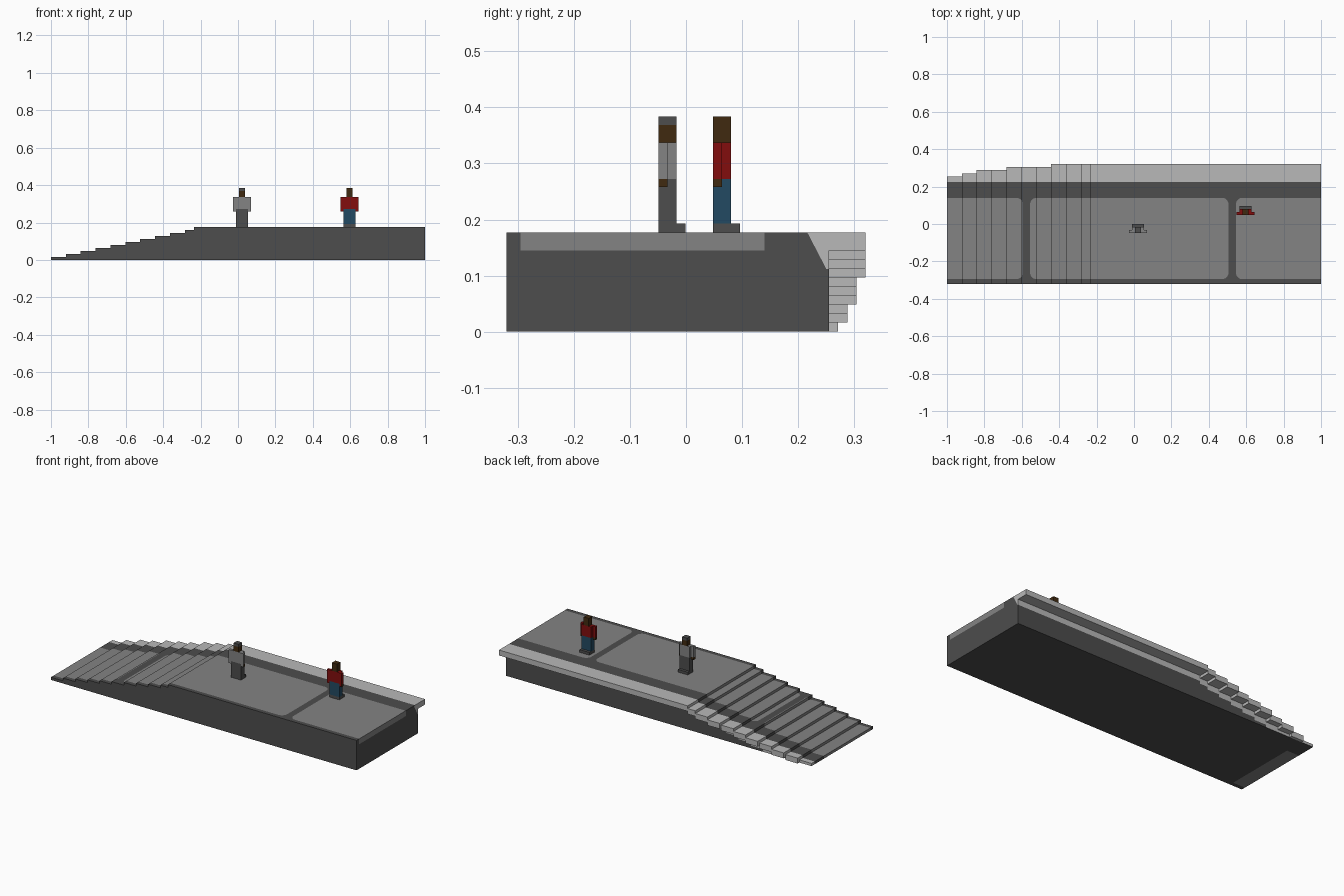
import bpy, bmesh, math
from mathutils import Vector

if "Cube" in bpy.data.objects:
    bpy.data.objects.remove(bpy.data.objects["Cube"], do_unlink=True)


def material(name, rgb):
    lin = [(c / 255 / 12.92) if c < 11 else ((c / 255 + 0.055) / 1.055) ** 2.4 for c in rgb]
    m = bpy.data.materials.new(name)
    m.use_nodes = True
    m.diffuse_color = (*lin, 1)
    bsdf = m.node_tree.nodes["Principled BSDF"]
    bsdf.inputs["Base Color"].default_value = (*lin, 1)
    bsdf.inputs["Roughness"].default_value = 0.9
    return m


DARK = material("dark grey", (77, 77, 77))
MID = material("mid grey", (131, 131, 131))
LIGHT = material("light grey", (184, 184, 184))
BROWN = material("dark brown", (64, 42, 16))
RED = material("red", (130, 13, 13))
BLUE = material("blue", (34, 74, 98))


def finish(name, bm, mats):
    me = bpy.data.meshes.new(name)
    bm.to_mesh(me)
    bm.free()
    for m in mats:
        me.materials.append(m)
    ob = bpy.data.objects.new(name, me)
    bpy.context.collection.objects.link(ob)
    return ob


def add_box(bm, x0, x1, y0, y1, z0, z1):
    v = bmesh.ops.create_cube(bm, size=1)["verts"]
    for p in v:
        p.co = ((x0, x1)[p.co.x > 0], (y0, y1)[p.co.y > 0], (z0, z1)[p.co.z > 0])


def box(name, mat, *dims):
    bm = bmesh.new()
    add_box(bm, *dims)
    return finish(name, bm, [mat])


# Step layout: eleven levels, the last is the platform
H = 0.177
STEP = H / 11
xs = [-1 + 0.0795 * i for i in range(10)] + [-0.235, 1.0]
Y0, Y1 = -0.32, 0.255
KERB_Y, STRIPE_Y, EDGE_Y = 0.225, 0.14, -0.295
LIGHT_DEPTH, MID_DEPTH = 0.065, 0.032

# Platform with stairs, one column per level
bm = bmesh.new()


def quad(*pts):
    bm.faces.new([bm.verts.new(p) for p in pts])


for i in range(11):
    a, b, lo, t = xs[i], xs[i + 1], STEP * i, STEP * (i + 1)
    quad((a, Y0, t), (b, Y0, t), (b, Y1, t), (a, Y1, t))
    quad((a, Y1, 0), (b, Y1, 0), (b, Y0, 0), (a, Y0, 0))
    quad((a, Y0, 0), (b, Y0, 0), (b, Y0, t), (a, Y0, t))
    quad((a, Y1, lo), (a, Y0, lo), (a, Y0, t), (a, Y1, t))
    m = max(0, t - LIGHT_DEPTH)
    quad((b, Y1, m), (a, Y1, m), (a, Y1, t), (b, Y1, t))
    if m > 0:
        quad((b, Y1, 0), (a, Y1, 0), (a, Y1, m), (b, Y1, m))
quad((1, Y0, 0), (1, Y1, 0), (1, Y1, H), (1, Y0, H))
bmesh.ops.remove_doubles(bm, verts=bm.verts, dist=1e-5)
bm.normal_update()


def cut(co, no, test):
    faces = [f for f in bm.faces if test(f)]
    edges = {e for f in faces for e in f.edges}
    verts = {v for f in faces for v in f.verts}
    bmesh.ops.bisect_plane(bm, geom=faces + list(edges) + list(verts),
                           plane_co=co, plane_no=no, dist=1e-5)
    bm.normal_update()


def is_end(f):
    return f.normal.x > 0.9


def is_walk(f):
    return f.normal.z > 0.9 or f.normal.x < -0.9


# Painted panels: straight borders, then rounded corners
R = 0.035
panel_sides = [(-0.595, 1), (-0.555, -1), (0.505, 1), (0.545, -1)]
for y in (EDGE_Y, EDGE_Y + R, STRIPE_Y - R, STRIPE_Y, KERB_Y):
    cut((0, y, 0), (0, 1, 0), lambda f: abs(f.normal.y) < 0.5)
for x, s in panel_sides:
    for px in (x, x - s * R):
        cut((px, 0, 0), (1, 0, 0), lambda f: f.normal.z > 0.9)
corners = []
for x, sx in panel_sides:
    for y, sy in ((EDGE_Y, -1), (STRIPE_Y, 1)):
        c = Vector((x - sx * R, y - sy * R, 0))
        dirs = [Vector((sx * math.cos(t), sy * math.sin(t), 0))
                for t in (math.pi / 8, math.pi / 4, 3 * math.pi / 8)]
        corners.append((c, sx, sy, dirs))


def in_corner(p, c, sx, sy):
    return 0 < (p.x - c.x) * sx < R and 0 < (p.y - c.y) * sy < R


for c, sx, sy, dirs in corners:
    for d in dirs:
        cut(c + d * R, d, lambda f: is_walk(f) and in_corner(f.calc_center_median(), c, sx, sy))

# Painted layers on the tall end
cut((0, 0, H - MID_DEPTH), (0, 0, 1), is_end)
cut((0, 0, H - LIGHT_DEPTH), (0, 0, 1), is_end)
slope_co, slope_no = Vector((1, 0.224, 0.162)), Vector((0, 0.05, 0.026))
cut(slope_co, slope_no, is_end)


def in_panel(p):
    if not EDGE_Y < p.y < STRIPE_Y or -0.595 < p.x < -0.555 or 0.505 < p.x < 0.545:
        return False
    return not any(in_corner(p, c, sx, sy) and any((p - c).xy.dot(d.xy) > R for d in dirs)
                   for c, sx, sy, dirs in corners)


def paint(f):
    p = f.calc_center_median()
    if f.normal.z < -0.9:
        return 1 if p.x < xs[1] and EDGE_Y < p.y < STRIPE_Y else 0
    if f.normal.y < -0.9:
        return 0
    if f.normal.y > 0.9:
        i = max(k for k in range(11) if xs[k] < p.x)
        return 2 if p.z > STEP * (i + 1) - LIGHT_DEPTH else 0
    if is_end(f):
        if p.z > H - LIGHT_DEPTH and p.y > STRIPE_Y and (p - slope_co).dot(slope_no) > 0:
            return 2 if p.y > 0.222 else 0
        return 1 if p.z > H - MID_DEPTH and EDGE_Y < p.y < STRIPE_Y else 0
    return 2 if p.y > KERB_Y else (1 if in_panel(p) else 0)


for f in bm.faces:
    f.material_index = paint(f)
finish("stepped_platform", bm, [DARK, MID, LIGHT])

# Overhanging kerb that widens as the steps rise
bm = bmesh.new()
reach = [0.271, 0.288, 0.288, 0.304, 0.304, 0.304] + [0.32] * 4
for i, y in enumerate(reach, 1):
    top = STEP * (i + 1)
    add_box(bm, xs[i], xs[i + 1], Y1, y, top - 2 * STEP, top)
finish("rear_kerb", bm, [LIGHT])


# Blocky standing people facing the back
def person(prefix, x, y, shirt, trousers, hair):
    u = 0.0161
    z = H
    box(prefix + "_feet", DARK, x - 2 * u, x + 2 * u, y, y + 3 * u, z, z + u)
    box(prefix + "_legs", trousers, x - 2 * u, x + 2 * u, y, y + 2 * u, z + u, z + 0.095)
    box(prefix + "_torso", shirt, x - 2 * u, x + 2 * u, y, y + 2 * u, z + 0.095, z + 0.16)
    box(prefix + "_head", BROWN, x - u, x + u, y, y + 2 * u, z + 0.16, z + 0.191)
    box(prefix + "_hair", hair, x - u, x + u, y, y + 2 * u, z + 0.191, z + 0.207)
    for side, s in (("left", 1), ("right", -1)):
        a, b = sorted((x + s * 2 * u, x + s * 3 * u))
        box(f"{prefix}_{side}_arm", shirt, a, b, y, y + u, z + 0.095, z + 0.16)
        hand = box(f"{prefix}_{side}_hand", BROWN, a, b, y, y + u, z + 0.081, z + 0.095)
        # Sleeve colour on the outward back of the hand
        hand.data.materials.append(shirt)
        for f in hand.data.polygons:
            f.material_index = int(f.normal.y < -0.9)


person("grey_person", 0.021, -0.049, MID, DARK, DARK)
person("red_person", 0.597, 0.048, RED, BLUE, BROWN)
